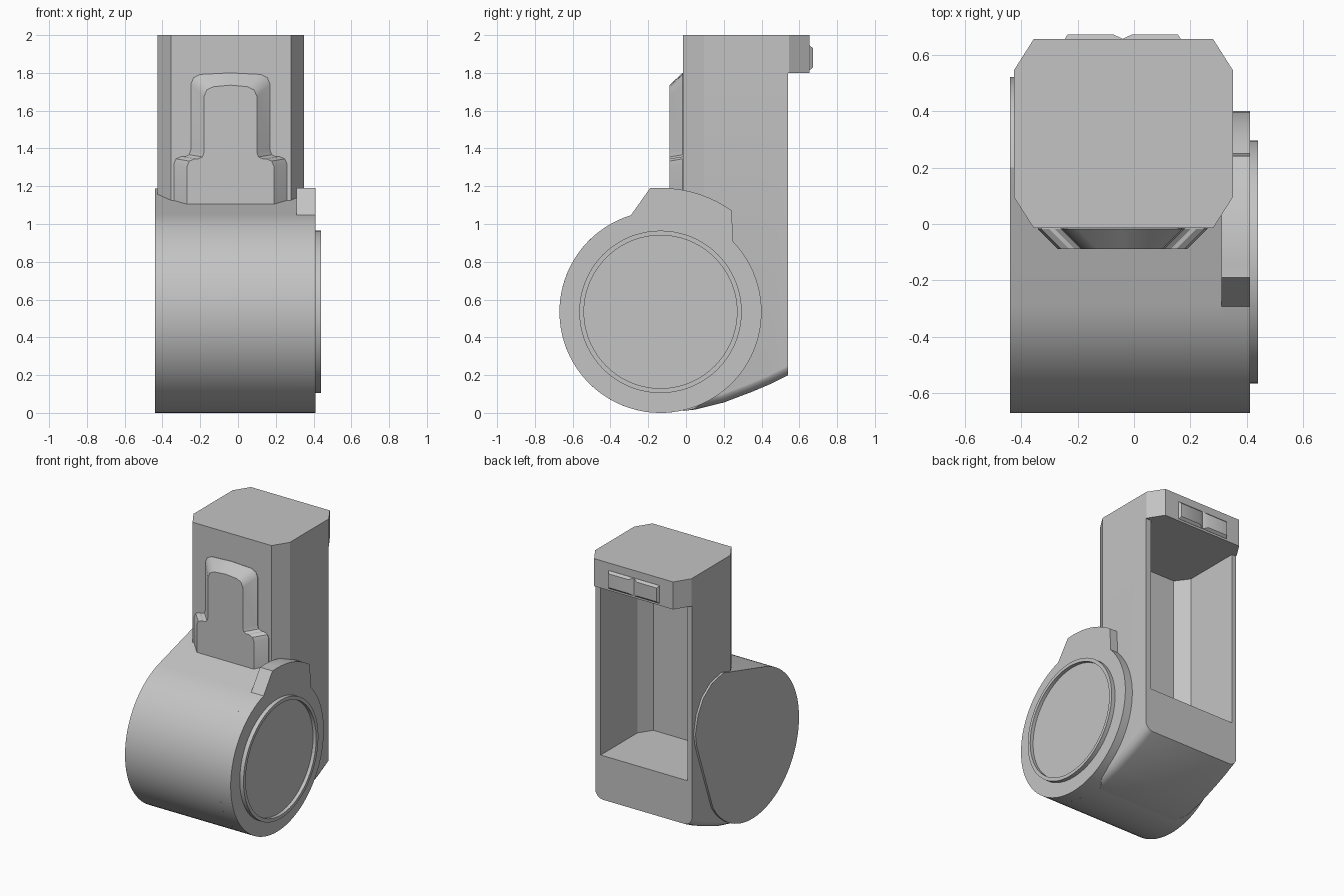
import bpy, bmesh
from math import sin, cos, radians

if "Cube" in bpy.data.objects:
    bpy.data.objects.remove(bpy.data.objects["Cube"], do_unlink=True)

GREY = (0.55, 0.55, 0.55, 1)
grey = bpy.data.materials.new("plain grey")
grey.use_nodes = True
grey.diffuse_color = GREY
grey.node_tree.nodes["Principled BSDF"].inputs["Base Color"].default_value = GREY

CY, CZ, R = -0.135, 0.535, 0.535      # barrel axis and radius


def place(u, v, w, axis):
    return {"x": (w, u, v), "y": (u, w, v), "z": (u, v, w)}[axis]


def loft(name, axis, sections):
    """Skin matching outlines, each given as (position along axis, points)."""
    bm = bmesh.new()
    loops = [[bm.verts.new(place(u, v, w, axis)) for u, v in pts] for w, pts in sections]
    for a, b in zip(loops, loops[1:]):
        for i in range(len(a)):
            j = (i + 1) % len(a)
            bm.faces.new((a[i], a[j], b[j], b[i]))
    bm.faces.new(loops[0])
    bm.faces.new(loops[-1])
    bmesh.ops.recalc_face_normals(bm, faces=bm.faces)
    mesh = bpy.data.meshes.new(name)
    bm.to_mesh(mesh)
    bm.free()
    mesh.materials.append(grey)
    obj = bpy.data.objects.new(name, mesh)
    bpy.context.collection.objects.link(obj)
    return obj


def prism(name, axis, pts, a, b):
    return loft(name, axis, [(a, pts), (b, pts)])


def arc(r, start, end, n):
    angles = [radians(start + (end - start) * i / n) for i in range(n + 1)]
    return [(CY + r * cos(t), CZ + r * sin(t)) for t in angles]


def boolean(obj, cutter, operation):
    mod = obj.modifiers.new("cut", "BOOLEAN")
    mod.object, mod.operation, mod.solver = cutter, operation, "EXACT"
    bpy.context.view_layer.objects.active = obj
    bpy.ops.object.modifier_apply(modifier=mod.name)


parts = []

# Upright body with chamfered front corners
footprint = [(-0.425, 0.54), (-0.425, 0.095), (-0.355, -0.015),
             (0.28, -0.015), (0.35, 0.095), (0.35, 0.54)]
body = prism("upright_body", "z", footprint, -0.1, 1.8)

# Curved underside with rounded lower side edges
under = [(-0.2, 0), (-0.1, 0), (0.05, 0.018), (0.2, 0.055), (0.35, 0.112),
         (0.45, 0.154), (0.6, 0.23)]
envelope = prism("underside_envelope", "x", under + [(0.6, 2.2), (-0.2, 2.2)], -0.428, 0.353)
bm = bmesh.new()
bm.from_mesh(envelope.data)
low = [e for e in bm.edges
       if all(v.co.z < 0.3 and v.co.y > -0.15 or v.co.z < 0.01 for v in e.verts)
       and abs(e.verts[0].co.x - e.verts[1].co.x) < 0.01]
bmesh.ops.bevel(bm, geom=low, offset=0.06, segments=4, profile=0.5, affect="EDGES")
bm.to_mesh(envelope.data)
bm.free()
boolean(body, envelope, "INTERSECT")

# Barrel with a tangent saddle running back into the body
saddle = arc(R, -32, -254, 56) + [(0.2, 1.187), (0.33, 1.16), (0.43, 1.09),
                                  (0.49, 0.99), (0.52, 0.86), (0.505, 0.77)]
barrel = prism("barrel", "x", saddle, -0.44, 0.315)

# Rear bay hollowed out of body and barrel
bay = [(-0.39, 0.8), (-0.39, 0.12), (-0.32, 0.025),
       (0.245, 0.025), (0.308, 0.12), (0.308, 0.8)]
cutter = prism("bay_cutter", "z", bay, 0.52, 1.95)
for shell in (body, barrel):
    boolean(shell, cutter, "DIFFERENCE")
    parts.append(shell)
for helper in (envelope, cutter):
    bpy.data.objects.remove(helper, do_unlink=True)

# End plate of the barrel, with a raised shoulder
bump = arc(R, 44, -253, 72) + [(-0.19, 1.19)] + arc(0.656, 94, 55, 10)
parts.append(prism("barrel_end_plate", "x", bump, 0.31, 0.41))

# Round cover with a raised rim
rings = [(0.4, 0.43), (0.44, 0.43), (0.44, 0.405), (0.415, 0.405)]
parts.append(loft("round_cover", "x", [(x, arc(r, 0, 355, 71)) for x, r in rings]))

# Octagonal cap over the bay
cap = [(-0.355, 0.655), (-0.425, 0.545), (-0.425, 0.095), (-0.355, -0.015),
       (0.28, -0.015), (0.35, 0.095), (0.35, 0.545), (0.28, 0.655)]
parts.append(prism("top_cap", "z", cap, 1.8, 2.0))


# Stepped front boss with sloping sides
def boss_outline(low, high, step, top):
    half = [(low, 1.08), (low, step - 0.04), (low - 0.012, step - 0.012),
            (low - 0.04, step), (high + 0.03, step), (high + 0.008, step + 0.01),
            (high, step + 0.035), (high, top - 0.06), (high - 0.015, top - 0.025),
            (high - 0.05, top - 0.008), (0, top)]
    return [(x - 0.04, z) for x, z in half + [(-x, z) for x, z in half[-2::-1]]]


wide = boss_outline(0.3, 0.21, 1.357, 1.8)
narrow = boss_outline(0.23, 0.14, 1.345, 1.735)
parts.append(loft("front_boss", "y", [(-0.01, wide), (-0.018, wide), (-0.088, narrow)]))


# Pair of finger pads on the back of the cap
def rect(x0, x1, z0, z1):
    return [(x0, z0), (x1, z0), (x1, z1), (x0, z1)]


for side, a, b, c, d in (("right", -0.245, -0.04, -0.235, -0.075),
                         ("left", -0.04, 0.165, -0.005, 0.155)):
    parts.append(loft(side + "_finger_pad", "y",
                      [(0.65, rect(a, b, 1.815, 1.945)), (0.656, rect(a, b, 1.815, 1.945)),
                       (0.672, rect(c, d, 1.83, 1.93))]))

# Smooth curved surfaces, keep hard edges
bpy.ops.object.select_all(action="DESELECT")
for part in parts:
    part.select_set(True)
bpy.context.view_layer.objects.active = parts[0]
bpy.ops.object.shade_smooth_by_angle(angle=radians(25))
